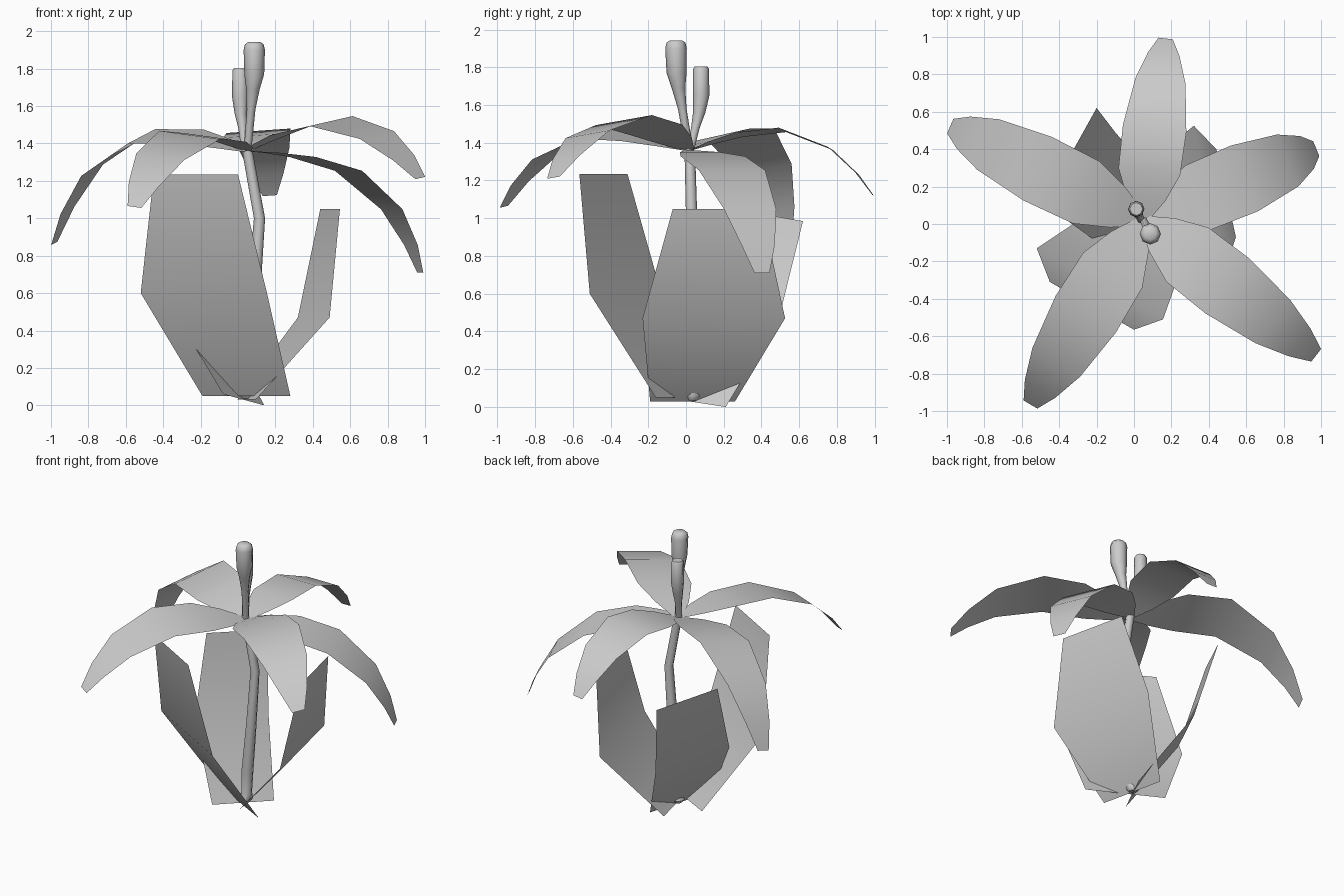
import bpy, bmesh, math
from mathutils import Vector, Matrix

if "Cube" in bpy.data.objects:
    bpy.data.objects.remove(bpy.data.objects["Cube"])


def make_object(name, verts, faces, smooth_angle):
    mesh = bpy.data.meshes.new(name)
    mesh.from_pydata([tuple(v) for v in verts], [], faces)
    bm = bmesh.new()
    bm.from_mesh(mesh)
    bmesh.ops.recalc_face_normals(bm, faces=bm.faces)
    bm.to_mesh(mesh)
    bm.free()
    obj = bpy.data.objects.new(name, mesh)
    bpy.context.collection.objects.link(obj)
    bpy.ops.object.select_all(action='DESELECT')
    obj.select_set(True)
    bpy.context.view_layer.objects.active = obj
    bpy.ops.object.shade_smooth_by_angle(angle=math.radians(smooth_angle))
    return obj


def ribbon(name, left, right):
    """Thin sheet between two edges."""
    n = len(left)
    faces = [(i, i + 1, n + i + 1, n + i) for i in range(n - 1)]
    return make_object(name, left + right, faces, 60)


def tube(name, path, sides=8):
    """Capped tube through (x, y, z, radius) stations."""
    verts = [(x + r * math.cos(2 * math.pi * k / sides),
              y + r * math.sin(2 * math.pi * k / sides), z)
             for x, y, z, r in path for k in range(sides)]
    faces = [(i * sides + k, i * sides + (k + 1) % sides,
              (i + 1) * sides + (k + 1) % sides, (i + 1) * sides + k)
             for i in range(len(path) - 1) for k in range(sides)]
    faces += [tuple(range(sides)),
              tuple(range((len(path) - 1) * sides, len(path) * sides))]
    return make_object(name, verts, faces, 50)


# Petals: one arched outline (distance, height, half width), turned and tilted
PETAL = [(0, 0, .03), (.13, .05, .115), (.30, .105, .185), (.57, .15, .19),
         (.88, .07, .15), (1.06, -.055, .095), (1.17, -.165, .043)]
CENTRE = Vector((.05, .02, 1.36))


def petal(name, azimuth, pitch, roll, length, arch=1.0, width=1.0):
    turn = (Matrix.Rotation(math.radians(azimuth), 3, 'Z')
            @ Matrix.Rotation(math.radians(-pitch), 3, 'Y'))
    side = Matrix.Rotation(math.radians(roll), 3, 'X') @ Vector((0, width, 0))
    left, right = [], []
    for r, z, w in PETAL:
        mid = Vector((r * length, 0, z * length * arch))
        left.append(CENTRE + turn @ (mid + side * w))
        right.append(CENTRE + turn @ (mid - side * w))
    ribbon(name, left, right)


petal("petal_back", 83, -4.5, -4, .85, 1.15, .9)
petal("petal_right", 22.5, -25, 0, 1.01)
petal("petal_front_right", -38, 1, 8, 1.0)
petal("petal_front_left", 238.5, -6.5, -7, 1.01)
petal("petal_left", 154, -12.5, -12, 1.05, 1.35)

# Large angular leaves around the stem
ribbon("leaf_front",
       [(-.19, .09, .05), (-.52, -.13, .60), (-.45, -.31, 1.235)],
       [(.28, -.16, .05), (.155, -.51, .60), (.0, -.565, 1.235)])
ribbon("leaf_right",
       [(.095, -.19, .03), (.49, -.23, .47), (.545, -.07, 1.05)],
       [(-.005, .26, .03), (.32, .525, .47), (.44, .40, 1.05)])
ribbon("leaf_back",
       [(.14, .21, 0), (-.10, .49, .46), (-.20, .62, .985)],
       [(-.08, -.18, .06), (-.36, .02, .53), (-.415, .234, 1.05)])

# Stem with rounded foot
tube("stem", [(.04, .035, .035, .025), (.04, .035, .06, .047), (.045, .035, .10, .035),
              (.05, .035, .25, .04), (.085, .03, .60, .035),
              (.115, .03, 1.0, .03), (.05, .02, 1.36, .028)])

# Two stamens with swollen heads
tube("stamen_tall", [(.05, .02, 1.35, .02), (.07, -.02, 1.58, .023), (.08, -.04, 1.69, .036),
                     (.087, -.05, 1.77, .053), (.087, -.053, 1.90, .057),
                     (.087, -.053, 1.93, .05), (.087, -.053, 1.943, .032)])
tube("stamen_short", [(.04, .02, 1.35, .02), (.025, .05, 1.48, .023), (.015, .07, 1.56, .033),
                      (.012, .08, 1.65, .044), (.012, .08, 1.79, .042), (.012, .08, 1.803, .034)])
